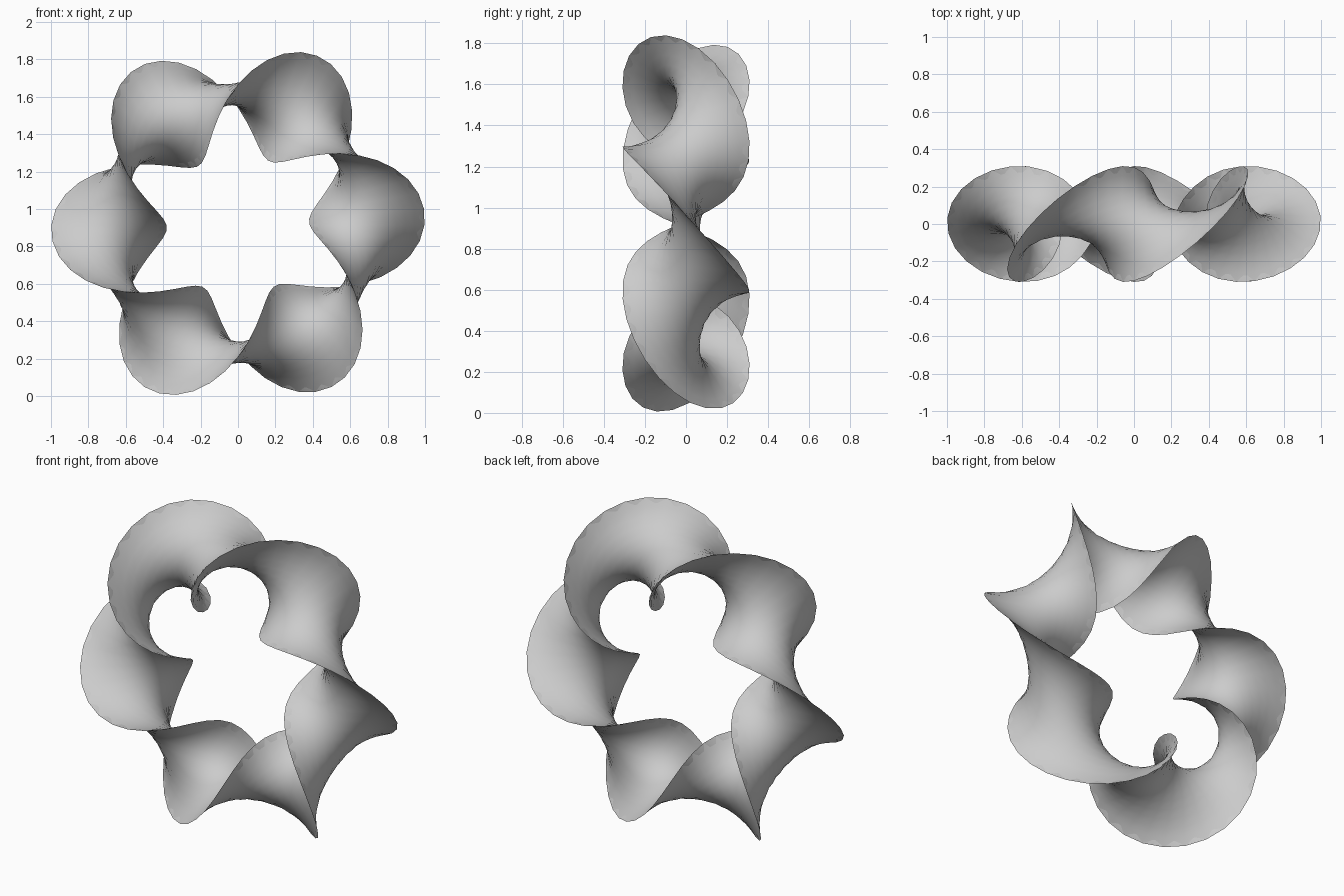
import bpy, bmesh
from math import sin, cos, pi, radians, tau
from mathutils import Vector

old = bpy.data.objects.get("Cube")
if old:
    bpy.data.objects.remove(old, do_unlink=True)

RING, HALF, CENTRE_Z = 0.69, 0.31, 0.914   # ring radius, blade half width, ring height
BACK, FRONT = 0.048, 0.068                 # swelling of the blade's two faces
STEPS, ACROSS, TURNS = 72, 12, 3           # segments round, segments across, full twists

grey = bpy.data.materials.new("light grey")
grey.use_nodes = True
grey.diffuse_color = (0.6, 0.6, 0.6, 1)
grey.node_tree.nodes["Principled BSDF"].inputs["Base Color"].default_value = (0.6, 0.6, 0.6, 1)

# Blade section: swollen in the middle, tapering to two sharp edges
widths = [2 * j / ACROSS - 1 for j in range(ACROSS + 1)]
swell = [(HALF * u, cos(pi * u / 2) ** 2) for u in widths]
section = [(s, BACK * h) for s, h in swell] + [(s, -FRONT * h) for s, h in swell[-2:0:-1]]


def blade_point(t, s, h):
    """Section point (s, h) placed at angle t round the ring and twisted."""
    lag = radians(2.4 + 1.5 * sin(t + radians(15)))   # slight unevenness of the lobes
    twist = -TURNS * (t - lag)
    r = RING + s * cos(twist) - h * sin(twist)
    return Vector((r * cos(t), s * sin(twist) + h * cos(twist), CENTRE_Z + r * sin(t)))


# Closed blade, twisted as it goes round the ring
bm = bmesh.new()
rows = [[bm.verts.new(blade_point(tau * i / STEPS, s, h)) for s, h in section]
        for i in range(STEPS)]
for i, row in enumerate(rows):
    following = rows[(i + 1) % STEPS]
    for j in range(len(section)):
        k = (j + 1) % len(section)
        bm.faces.new((row[j], row[k], following[k], following[j]))
bmesh.ops.recalc_face_normals(bm, faces=bm.faces)

mesh = bpy.data.meshes.new("twisted_blade_ring")
bm.to_mesh(mesh)
bm.free()
mesh.materials.append(grey)
ring = bpy.data.objects.new("twisted_blade_ring", mesh)
bpy.context.collection.objects.link(ring)

# Smooth faces, with the two blade edges kept sharp
bpy.ops.object.select_all(action="DESELECT")
ring.select_set(True)
bpy.context.view_layer.objects.active = ring
bpy.ops.object.shade_smooth_by_angle(angle=radians(50))
